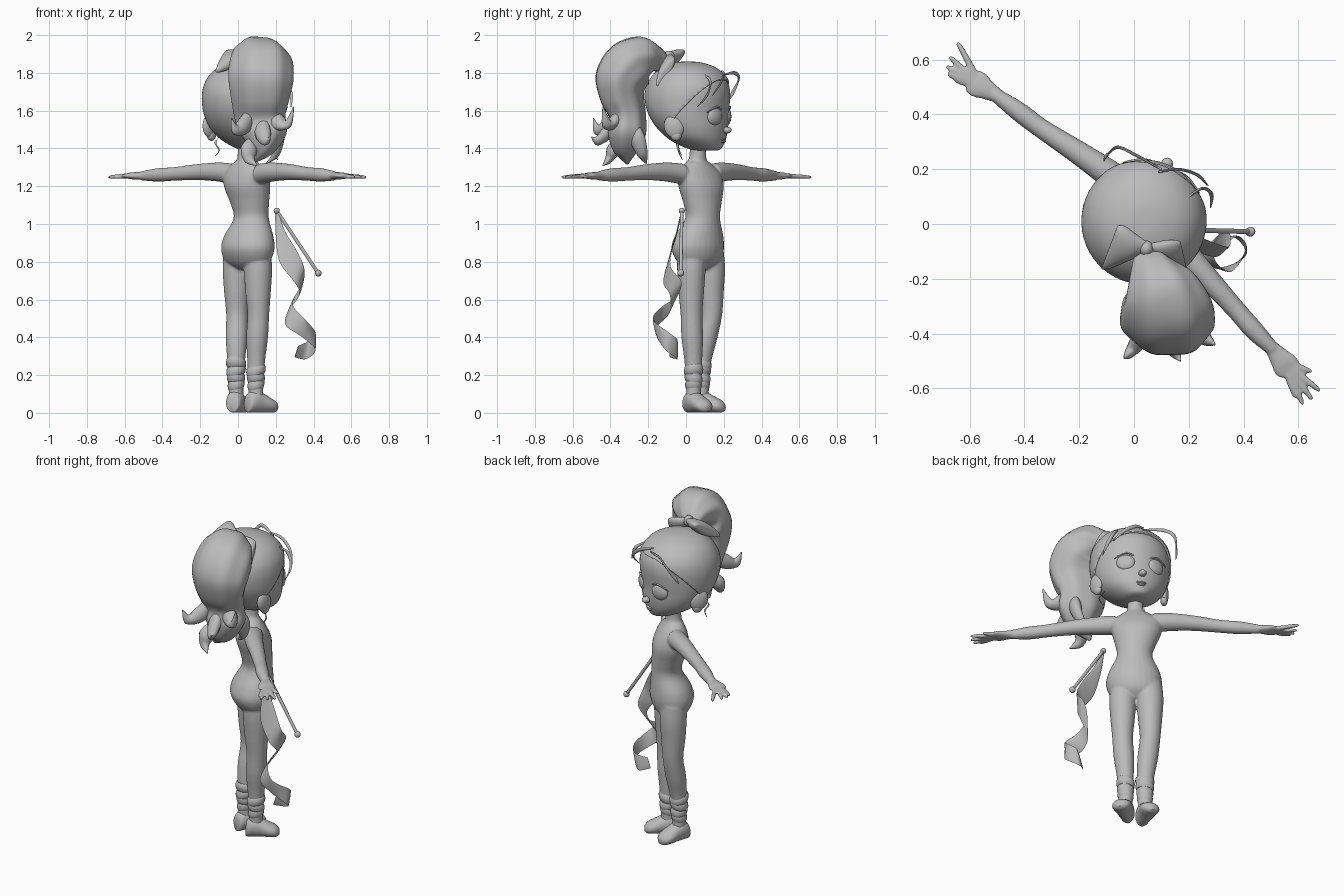
import bpy, bmesh, math
from mathutils import Vector as V, Matrix

if "Cube" in bpy.data.objects:
    bpy.data.objects.remove(bpy.data.objects["Cube"])

mat = bpy.data.materials.new("grey clay")
mat.diffuse_color = (0.5, 0.5, 0.5, 1)
mat.use_nodes = True
mat.node_tree.nodes["Principled BSDF"].inputs["Base Color"].default_value = mat.diffuse_color


def finish(name, bm, angle=50):
    bmesh.ops.recalc_face_normals(bm, faces=bm.faces)
    me = bpy.data.meshes.new(name)
    bm.to_mesh(me)
    bm.free()
    ob = bpy.data.objects.new(name, me)
    bpy.context.collection.objects.link(ob)
    me.materials.append(mat)
    bpy.ops.object.select_all(action='DESELECT')
    ob.select_set(True)
    bpy.context.view_layer.objects.active = ob
    bpy.ops.object.shade_smooth_by_angle(angle=math.radians(angle))
    return ob


def cr(a, b, c, d, t):
    return 0.5 * (2 * b + (c - a) * t + (2 * a - 5 * b + 4 * c - d) * t * t + (3 * b - a - 3 * c + d) * t ** 3)


def loft(bm, rings, n=20, sub=4, wave=0, lobes=7):
    """Smooth skin through rings given as (centre, half axis, half axis)."""
    R, k = [], len(rings)
    for i in range(k - 1):
        q = [rings[max(0, min(k - 1, i + o))] for o in (-1, 0, 1, 2)]
        R += [[cr(*[V(r[j]) for r in q], s / sub) for j in range(3)] for s in range(sub)]
    R.append([V(x) for x in rings[-1]])
    loops = []
    for c, u, v in R:
        loop = []
        for i in range(n):
            a = 2 * math.pi * i / n
            w = 1 + wave * math.cos(lobes * a)
            loop.append(bm.verts.new(c + (u * math.cos(a) + v * math.sin(a)) * w))
        loops.append(loop)
    for p, q in zip(loops, loops[1:]):
        for i in range(n):
            bm.faces.new((p[i], p[(i + 1) % n], q[(i + 1) % n], q[i]))
    bm.faces.new(loops[0][::-1])
    bm.faces.new(loops[-1])


def tube(bm, pts, radii, side=(0, 0, 1), **kw):
    """Loft along a path; each radius is a number or (side, depth)."""
    pts, rings = [V(p) for p in pts], []
    for i, p in enumerate(pts):
        t = (pts[min(i + 1, len(pts) - 1)] - pts[max(i - 1, 0)]).normalized()
        u = V(side) - t * t.dot(V(side))
        u.normalize()
        r = radii[i] if isinstance(radii[i], tuple) else (radii[i],) * 2
        rings.append((p, u * r[0], t.cross(u) * r[1]))
    loft(bm, rings, **kw)


def ball(bm, c, size, rot=None):
    m = Matrix.Translation(V(c)) @ (rot or Matrix()) @ Matrix.Diagonal((*size, 1))
    bmesh.ops.create_uvsphere(bm, u_segments=24, v_segments=14, radius=1, matrix=m)


S, F, UP = V((.73, -.68, 0)), V((.68, .73, 0)), V((0, 0, 1))      # body: right side, facing, up
# ---- body: torso, legs, arms and hands fused into one skin
bm = bmesh.new()
torso = [(.05, .07, .76, .07, .05), (.05, .07, .8, .135, .095), (.052, .062, .87, .157, .122),
         (.057, .07, .94, .143, .112), (.07, .088, 1.03, .1, .085), (.062, .087, 1.11, .113, .09),
         (.048, .08, 1.2, .14, .1), (.043, .07, 1.27, .142, .08), (.042, .062, 1.32, .085, .055),
         (.042, .062, 1.35, .047, .045), (.045, .065, 1.46, .044, .044)]
loft(bm, [((x, y, z), S * a, F * b) for x, y, z, a, b in torso], n=28)
ankle = {-1: V((-.01, .082, 0)), 1: V((.095, .04, 0))}
for sg in (-1, 1):
    leg = [(.07, -.003, .86, .075), (.076, 0, .76, .076), (.077, 0, .64, .068), (.077, .002, .52, .058)]
    rings = [(V((.05, .08, z)) + S * s * sg + F * f, S * r, F * r) for s, f, z, r in leg]
    knee = V((.05, .08, 0)) + S * .077 * sg
    rings += [(knee.lerp(ankle[sg], k) + UP * z, S * r, F * r) for k, z, r in
              ((.45, .4, .058), (.9, .27, .047), (1, .15, .04), (1, .05, .04))]
    loft(bm, rings)
arms = {-1: [(-.03, .14, 1.265), (-.1, .19, 1.275), (-.21, .265, 1.275), (-.34, .35, 1.265), (-.42, .41, 1.26),
             (-.51, .475, 1.255)],
        1: [(.12, -.02, 1.265), (.18, -.1, 1.275), (.27, -.2, 1.275), (.37, -.31, 1.265), (.44, -.39, 1.26),
            (.51, -.46, 1.255)]}
tips = {-1: [(-.645, .665), (-.675, .612), (-.687, .577), (-.683, .548), (-.655, .525)],
        1: [(.59, -.635), (.618, -.66), (.652, -.642), (.68, -.61), (.65, -.54)]}
for sg, path in arms.items():
    tube(bm, path, [.055, .051, .043, .036, .036, .025])
    w = V(path[-1])
    d = (V((*tips[sg][2], 1.255)) - w).normalized()
    tube(bm, [w - d * .02, w + d * .03, w + d * .07, w + d * .1],
         [(.02, .025), (.02, .038), (.017, .05), (.01, .044)])
    for i, t in enumerate(tips[sg]):
        t = V((*t, 1.248))
        base = (w + d * .05).lerp(t, .25)
        base.z = 1.255
        tube(bm, [base, base.lerp(t, .5), base.lerp(t, .9), t], [.013, .0125, .01, .006], n=10)
body = finish("body", bm)
rm = body.modifiers.new("skin", 'REMESH')
rm.mode, rm.voxel_size, rm.use_smooth_shade = 'VOXEL', .006, True
sm = body.modifiers.new("soften", 'SMOOTH')
sm.factor, sm.iterations = .5, 8

# ---- shoes and ankle warmers
for name, sg, d, toe in (("left_shoe", -1, V((.35, .94, 0)), .12), ("right_shoe", 1, V((.82, .57, 0)), .12)):
    bm = bmesh.new()
    c = ankle[sg]
    w = V((d.y, -d.x, 0))
    prof = [(-.058, .035, .02, .03), (-.05, .05, .038, .048), (-.015, .062, .046, .061), (.03, .055, .049, .054),
            (toe - .04, .042, .054, .041), (toe - .008, .034, .044, .032), (toe + .01, .028, .018, .017)]
    loft(bm, [(c + d * f + UP * h, w * a, UP * b) for f, h, a, b in prof])
    finish(name, bm)
    bm = bmesh.new()
    for z, r in ((.15, .045), (.185, .048), (.225, .052), (.262, .054))[:4 if sg < 0 else 3]:
        tilt = UP * .2 * math.sin(z * 90)
        loft(bm, [(c + UP * (z + h), (S + UP * .1) * (r * k), (F + tilt) * (r * k))
                  for h, k in ((-.026, .85), (-.014, .96), (0, 1), (.014, .96), (.026, .85))])
    finish(("left" if sg < 0 else "right") + "_ankle_warmer", bm)

# ---- head, turned on the neck
az = math.radians(68)
HF, HS = V((math.cos(az), math.sin(az), 0)), V((math.sin(az), -math.cos(az), 0))
HC = V((.04, .02, 0))
HR = Matrix(((HS.x, HF.x, 0, 0), (HS.y, HF.y, 0, 0), (0, 0, 1, 0), (0, 0, 0, 1)))


def H(x, y, z):
    return HC + HS * x + HF * y + UP * z


skull = [(1.388, .03, .15, .06), (1.397, .07, .175, .0), (1.425, .12, .19, -.07), (1.46, .163, .2, -.125),
         (1.51, .195, .207, -.175), (1.57, .215, .208, -.212), (1.63, .223, .214, -.232), (1.69, .222, .218, -.235),
         (1.745, .208, .207, -.218), (1.795, .175, .172, -.183), (1.83, .125, .12, -.135), (1.85, .06, .055, -.07),
         (1.854, .01, .0, -.02)]


def skull_rings(g, dz=0):
    return [(H(0, (f + b) / 2, z + dz), HS * a * g, HF * (f - b) / 2 * g) for z, a, f, b in skull]


bm = bmesh.new()
loft(bm, skull_rings(.985), n=40)
ball(bm, H(0, .212, 1.497), (.022, .026, .018), HR)          # nose
for z, a in ((1.447, .03), (1.436, .023)):                   # lips
    ball(bm, H(0, .19, z), (a, .014, .007), HR)
finish("head", bm)

# ---- swept back hair: a shell cut cleanly along the hairline
bm = bmesh.new()
loft(bm, skull_rings(1.02, .006), n=56, sub=6)
for co, no in ((H(0, -.03, 1.53), UP - HF * 1.05), (H(0, 0, 1.765), UP), (H(0, -.03, 1.5), HF), (H(0, 0, 1.47), UP)):
    bmesh.ops.bisect_plane(bm, geom=bm.verts[:] + bm.edges[:] + bm.faces[:], dist=1e-5, plane_co=co, plane_no=no)
gone = []
for f in bm.faces:
    p = f.calc_center_median() - HC
    y = p.dot(HF)
    if p.z < (1.47 if y < -.03 else min(1.53 + (y + .03) * 1.05, 1.765)):
        gone.append(f)
bmesh.ops.delete(bm, geom=gone, context='FACES')
finish("hair_cap", bm).modifiers.new("thickness", 'SOLIDIFY').thickness = .012

for sg, side in ((-1, "left"), (1, "right")):
    turn = HR @ Matrix.Rotation(-sg * .42, 4, 'Z')
    bm = bmesh.new()
    ball(bm, H(sg * .088, .178, 1.57), (.052, .022, .047), turn)
    finish(side + "_eye", bm)
    bm = bmesh.new()                                         # upper lash line
    tube(bm, [H(sg * x, y, z) for x, y, z in ((.036, .195, 1.575), (.05, .2, 1.607), (.088, .195, 1.62),
              (.125, .177, 1.607), (.15, .16, 1.59))], [.002, .004, .005, .004, .002], n=8)
    finish(side + "_eyelash", bm)
    bm = bmesh.new()
    ear = HR @ Matrix.Rotation(sg * .3, 4, 'Z') @ Matrix.Rotation(.3, 4, 'X')
    ball(bm, H(sg * .2, -.01, 1.515), (.024, .052, .062), ear)
    ball(bm, H(sg * .195, .0, 1.47), (.02, .03, .03), ear)
    finish(side + "_ear", bm)

# ---- ponytail with flipped ends
bm = bmesh.new()
tail = [(.04, -.11, 1.835), (.06, -.155, 1.87), (.09, -.225, 1.885), (.115, -.295, 1.845), (.12, -.345, 1.765),
        (.115, -.34, 1.67), (.115, -.31, 1.57), (.13, -.315, 1.48), (.11, -.32, 1.4), (.06, -.31, 1.32)]
tube(bm, tail, [(.045, .04), (.08, .065), (.132, .11), (.167, .138), (.172, .138), (.155, .115), (.135, .095),
                (.125, .1), (.075, .07), (.008, .008)], side=(1, -.15, 0), n=56, wave=.025)
finish("ponytail", bm)
flips = [[(.15, -.34, 1.62), (.21, -.38, 1.54), (.265, -.42, 1.53), (.295, -.44, 1.62)],
         [(.08, -.34, 1.62), (.03, -.41, 1.52), (-.015, -.47, 1.5), (-.035, -.49, 1.56)],
         [(.13, -.34, 1.58), (.13, -.41, 1.49), (.15, -.47, 1.44), (.17, -.5, 1.46)],
         [(.18, -.29, 1.55), (.21, -.26, 1.46), (.2, -.23, 1.37), (.15, -.21, 1.32)],
         [(.1, -.32, 1.5), (.06, -.38, 1.4), (.06, -.41, 1.34), (.1, -.44, 1.31)]]
for i, p in enumerate(flips):
    bm = bmesh.new()
    tube(bm, p, [.02, (.045, .033), (.028, .02), .003], side=(.3, .5, .8), n=12, sub=6)
    finish(f"ponytail_flip_{i + 1}", bm)

# ---- loose strands at the forehead and nape
strands = [[(.1, .2, 1.79), (.0, .255, 1.8), (-.06, .28, 1.77), (-.1, .25, 1.7), (-.11, .23, 1.66)],
           [(.09, .19, 1.81), (.16, .2, 1.79), (.23, .18, 1.74), (.27, .14, 1.68)],
           [(.2, .1, 1.79), (.25, .13, 1.75), (.282, .11, 1.68), (.28, .06, 1.62)],
           [(-.1, -.03, 1.46), (-.12, -.05, 1.43), (-.1, -.04, 1.39), (-.12, -.03, 1.36)],
           [(.19, -.03, 1.46), (.22, -.04, 1.41), (.2, -.03, 1.37), (.21, -.02, 1.34)]]
for i, p in enumerate(strands):
    bm = bmesh.new()
    k = 1 if i < 3 else .5
    tube(bm, p, [.004 * k] + [(.01 * k, .005 * k)] * (len(p) - 2) + [.002], side=(.3, .2, .9), n=8, sub=6)
    finish(f"loose_strand_{i + 1}", bm)

# ---- bow
knot = V((.045, -.09, 1.885))
for name, end, tall in (("bow_left_loop", V((-.09, -.085, 1.86)), V((.03, .08, .055))),
                        ("bow_right_loop", V((.18, -.11, 1.8)), V((-.01, .045, .07)))):
    bm = bmesh.new()
    thick = (end - knot).normalized().cross(tall.normalized())
    loft(bm, [(knot.lerp(end, t), tall * a, thick * b) for t, a, b in
              ((0, .25, .012), (.35, .55, .034), (.75, .92, .038), (.97, 1, .026), (1, .9, .005))], n=24)
    finish(name, bm)
bm = bmesh.new()
ball(bm, knot, (.026, .03, .032))
finish("bow_knot", bm)

# ---- wand and ribbon
bm = bmesh.new()
a, b = V((.205, -.022, 1.07)), V((.425, -.028, .74))
tube(bm, [a, b], [.009, .009], side=(0, 1, 0), n=14, sub=1)
ball(bm, a, (.016,) * 3)
ball(bm, b, (.018,) * 3)
finish("wand", bm)

bm = bmesh.new()
path = [(.205, -.025, 1.06), (.225, -.05, .95), (.265, -.085, .83), (.325, -.1, .73), (.335, -.055, .66),
        (.28, -.07, .57), (.275, -.14, .51), (.345, -.165, .45), (.41, -.1, .38), (.37, -.045, .335), (.31, -.085, .325)]
wide = [(.008, 0, .005), (.025, 0, .01), (.045, .01, .03), (.025, .02, .04), (.01, .03, .035), (.02, .02, .045),
        (.02, .01, .05), (.01, -.01, .045), (.0, .01, .045), (.01, .0, .05), (.01, 0, .03)]
rings = []
for i, p in enumerate(path):
    t = V(path[min(i + 1, 10)]) - V(path[max(i - 1, 0)])
    rings.append((p, wide[i], t.cross(V(wide[i])).normalized() * .003))
loft(bm, rings, n=10, sub=6)
finish("ribbon", bm)
